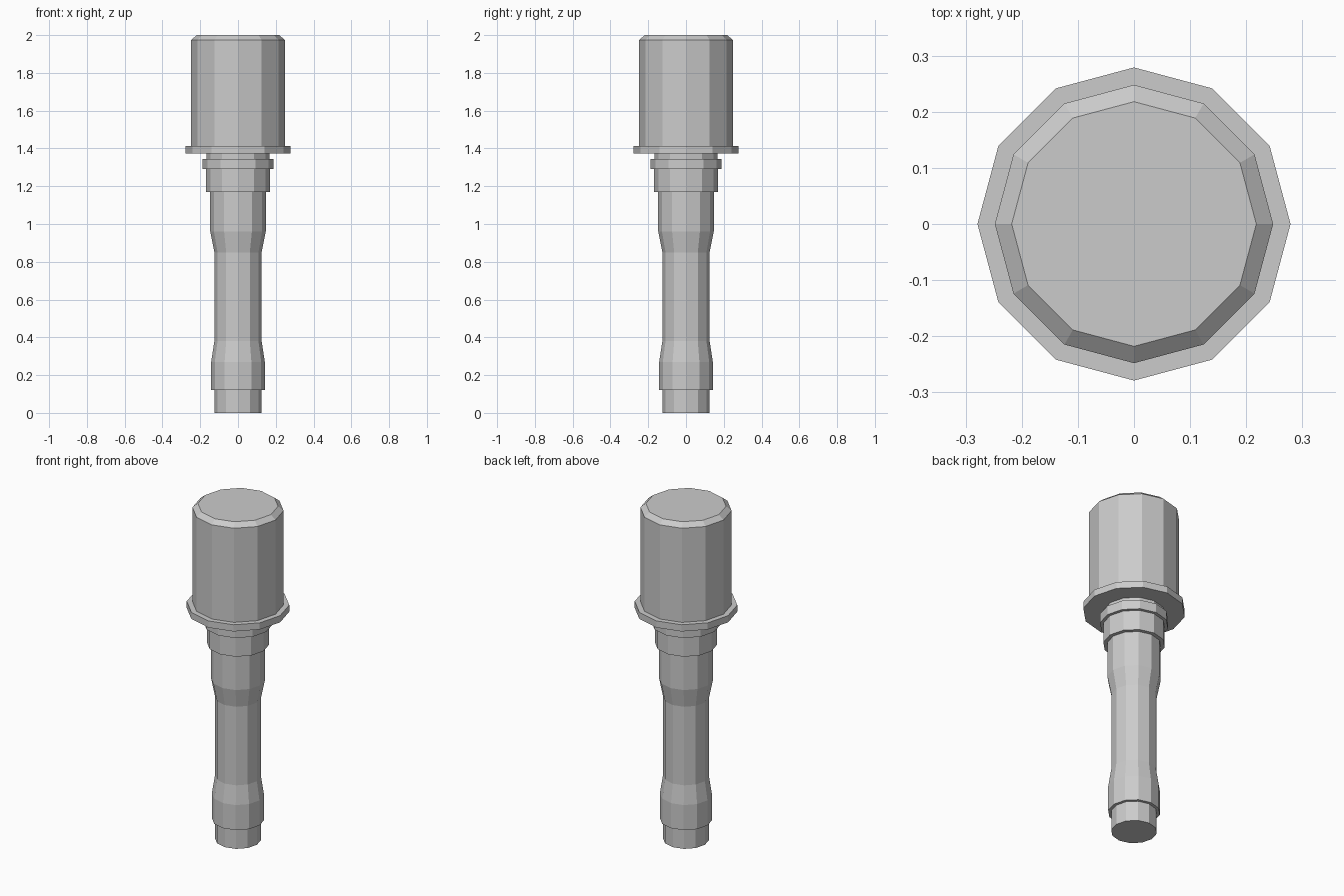
import bpy, bmesh
from math import cos, sin, tau

if "Cube" in bpy.data.objects:
    bpy.data.objects.remove(bpy.data.objects["Cube"])

SIDES = 12


def lathe(name, profile):
    """Closed flat-faced turned part from (radius, height) points, bottom to top."""
    bm = bmesh.new()
    rings = [[bm.verts.new((r * cos(tau * i / SIDES), r * sin(tau * i / SIDES), z))
              for i in range(SIDES)] for r, z in profile]
    for low, high in zip(rings, rings[1:]):
        for i in range(SIDES):
            j = (i + 1) % SIDES
            bm.faces.new((low[i], low[j], high[j], high[i]))
    bm.faces.new(rings[0][::-1])
    bm.faces.new(rings[-1])
    mesh = bpy.data.meshes.new(name)
    bm.to_mesh(mesh)
    bm.free()
    obj = bpy.data.objects.new(name, mesh)
    bpy.context.collection.objects.link(obj)
    return obj


# Narrow cap and waisted grip
lathe("end_cap", [(0.125, 0), (0.125, 0.12)])
lathe("handle", [(0.142, 0.12), (0.142, 0.27), (0.125, 0.38),
                 (0.125, 0.85), (0.147, 0.96), (0.147, 1.17)])

# Stepped collar, raised ring and short neck
lathe("collar", [(0.169, 1.17), (0.169, 1.29)])
lathe("collar_ring", [(0.187, 1.29), (0.187, 1.345)])
lathe("neck", [(0.168, 1.345), (0.168, 1.372)])

# Flange and cylindrical head with chamfered top
lathe("flange", [(0.279, 1.372), (0.279, 1.412)])
lathe("head", [(0.248, 1.412), (0.248, 1.975), (0.218, 2.0)])
